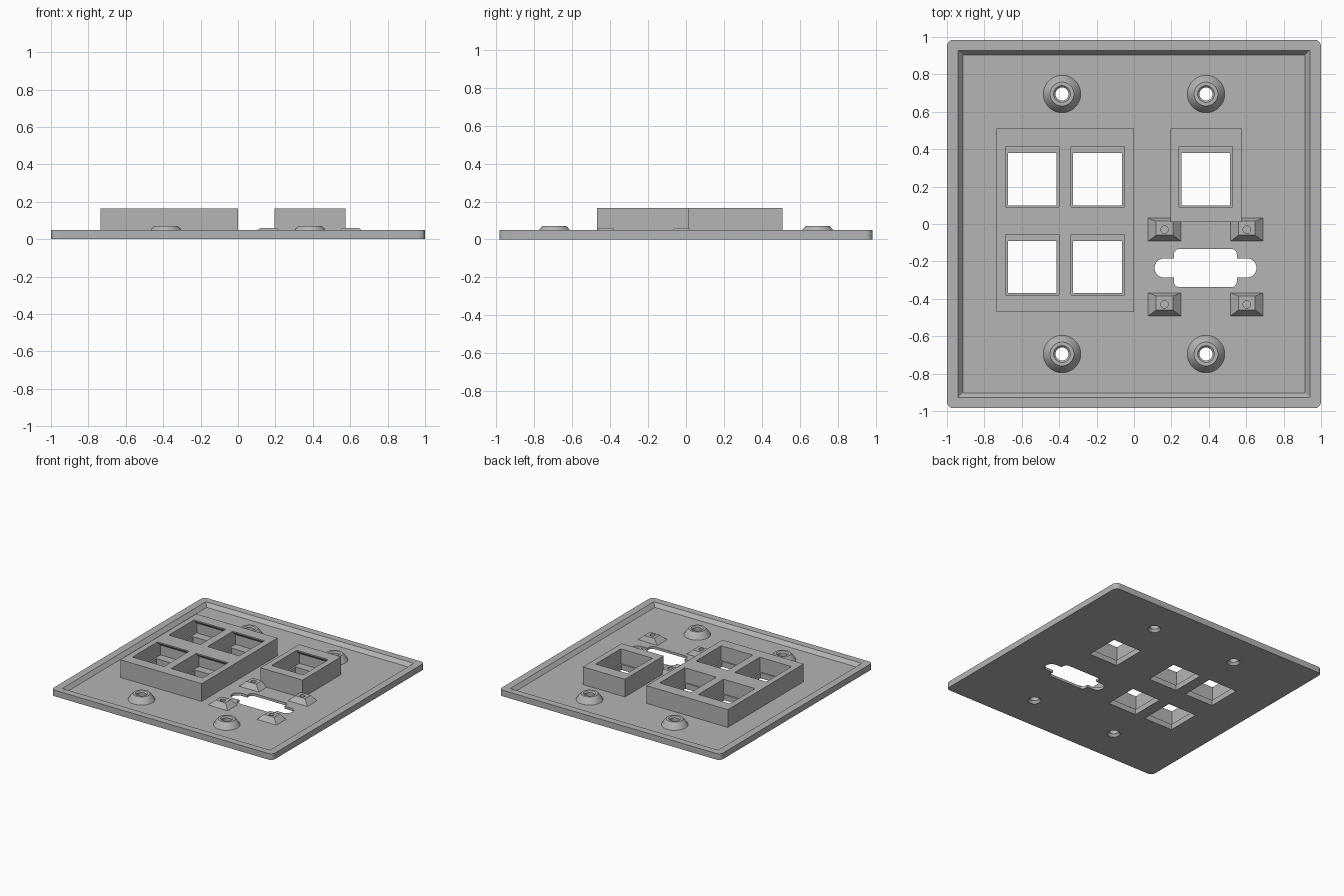
import bpy, bmesh, math

cube = bpy.data.objects.get("Cube")
if cube:
    bpy.data.objects.remove(cube, do_unlink=True)

FLOOR, RIM, TOP = 0.02, 0.05, 0.165

grey = bpy.data.materials.new("light grey")
grey.use_nodes = True
colour = (0.46, 0.46, 0.46, 1)
grey.diffuse_color = colour
grey.node_tree.nodes["Principled BSDF"].inputs["Base Color"].default_value = colour


def rect(x0, x1, y0, y1, r=0.0, steps=6):
    """Rectangle outline, counter-clockwise, with rounded corners if r > 0."""
    if r == 0:
        return [(x0, y0), (x1, y0), (x1, y1), (x0, y1)]
    centres = [(x1 - r, y1 - r), (x0 + r, y1 - r), (x0 + r, y0 + r), (x1 - r, y0 + r)]
    pts = []
    for quarter, (cx, cy) in enumerate(centres):
        for i in range(steps + 1):
            a = math.pi / 2 * (quarter + i / steps)
            pts.append((cx + r * math.cos(a), cy + r * math.sin(a)))
    return pts


def circle(cx, cy, r, n=40):
    return [(cx + r * math.cos(math.tau * i / n), cy + r * math.sin(math.tau * i / n))
            for i in range(n)]


def loft(name, levels, closed=False):
    """Skin (outline, z) levels; cap the ends, or join last to first if closed."""
    bm = bmesh.new()
    rings = [[bm.verts.new((x, y, z)) for x, y in pts] for pts, z in levels]
    pairs = list(zip(rings, rings[1:]))
    if closed:
        pairs.append((rings[-1], rings[0]))
    else:
        bm.faces.new(rings[0][::-1])
        bm.faces.new(rings[-1])
    for a, b in pairs:
        n = len(a)
        for i in range(n):
            j = (i + 1) % n
            bm.faces.new((a[i], a[j], b[j], b[i]))
    bmesh.ops.recalc_face_normals(bm, faces=bm.faces)
    mesh = bpy.data.meshes.new(name)
    bm.to_mesh(mesh)
    bm.free()
    mesh.materials.append(grey)
    obj = bpy.data.objects.new(name, mesh)
    bpy.context.collection.objects.link(obj)
    return obj


def cut(obj, cutters):
    """Subtract the cutters and bake the result."""
    for cutter in cutters:
        cutter.hide_render = True
        mod = obj.modifiers.new("cut", 'BOOLEAN')
        mod.operation = 'DIFFERENCE'
        mod.solver = 'EXACT'
        mod.object = cutter
    bpy.context.view_layer.update()
    graph = bpy.context.evaluated_depsgraph_get()
    mesh = bpy.data.meshes.new_from_object(obj.evaluated_get(graph))
    obj.modifiers.clear()
    obj.data = mesh


def jack_cutter(cx, y0):
    """Jack opening: narrow throat, latch pocket and a lip at the top."""
    def r(half, a, b):
        return rect(cx - half, cx + half, y0 + a, y0 + b)
    throat, pocket, lip = r(0.13, 0.01, 0.29), r(0.143, 0, 0.36), r(0.143, 0, 0.325)
    return loft("jack_cutter", [(throat, -0.02), (throat, 0.045), (pocket, 0.045),
                                (pocket, 0.125), (lip, 0.155), (lip, 0.2)])


def prism(name, pts, z0, z1):
    return loft(name, [(pts, z0), (pts, z1)])


# Tray plate with a raised rim
outer = rect(-1, 1, -0.985, 0.985, 0.035)
plate = loft("wall_plate", [
    (outer, 0), (outer, RIM),
    (rect(-0.94, 0.94, -0.928, 0.928, 0.002), RIM),
    (rect(-0.915, 0.915, -0.903, 0.903, 0.002), FLOOR)])

# Raised jack housings
quad_block = prism("four_jack_housing", rect(-0.735, 0, -0.47, 0.51), FLOOR, TOP)
single_block = prism("single_jack_housing", rect(0.195, 0.575, 0.01, 0.51), FLOOR, TOP)

quad_cuts = [jack_cutter(x, y) for x in (-0.545, -0.195) for y in (0.09, -0.38)]
single_cuts = [jack_cutter(0.383, 0.09)]

# Connector opening: rounded centre with a slot through both ends
port_cuts = [
    prism("port_centre", rect(0.213, 0.55, -0.338, -0.133, 0.03), -0.02, 0.04),
    prism("port_slot", rect(0.11, 0.655, -0.286, -0.184, 0.05), -0.02, 0.04)]

# Screw bosses, tapered outside and inside
screw_cuts = []
bosses = []
for x in (-0.385, 0.385):
    for y in (-0.695, 0.695):
        screw_cuts.append(prism("screw_cutter", circle(x, y, 0.05), -0.02, 0.04))
        bosses.append(loft("screw_boss", [
            (circle(x, y, 0.05), 0), (circle(x, y, 0.1), FLOOR),
            (circle(x, y, 0.082), RIM), (circle(x, y, 0.064), 0.07),
            (circle(x, y, 0.045), 0.07), (circle(x, y, 0.035), 0.06),
            (circle(x, y, 0.035), FLOOR)], closed=True))

# Connector mounting pads with blind pilot holes
for x in (0.163, 0.603):
    for y in (-0.03, -0.43):
        hole = circle(x, y, 0.02, 20)
        pad = loft("mounting_pad", [
            (rect(x - 0.088, x + 0.088, y - 0.062, y + 0.062), FLOOR),
            (rect(x - 0.045, x + 0.045, y - 0.03, y + 0.045), 0.06)])
        pilot = prism("pilot_cutter", hole, 0.035, 0.08)
        cut(pad, [pilot])
        bpy.data.objects.remove(pilot, do_unlink=True)

cut(quad_block, quad_cuts)
cut(single_block, single_cuts)
all_cuts = quad_cuts + single_cuts + port_cuts + screw_cuts
cut(plate, all_cuts)
for cutter in all_cuts:
    bpy.data.objects.remove(cutter, do_unlink=True)

# Smooth only the round bosses
for boss in bosses:
    bpy.ops.object.select_all(action='DESELECT')
    boss.select_set(True)
    bpy.context.view_layer.objects.active = boss
    bpy.ops.object.shade_smooth_by_angle(angle=math.radians(20))
